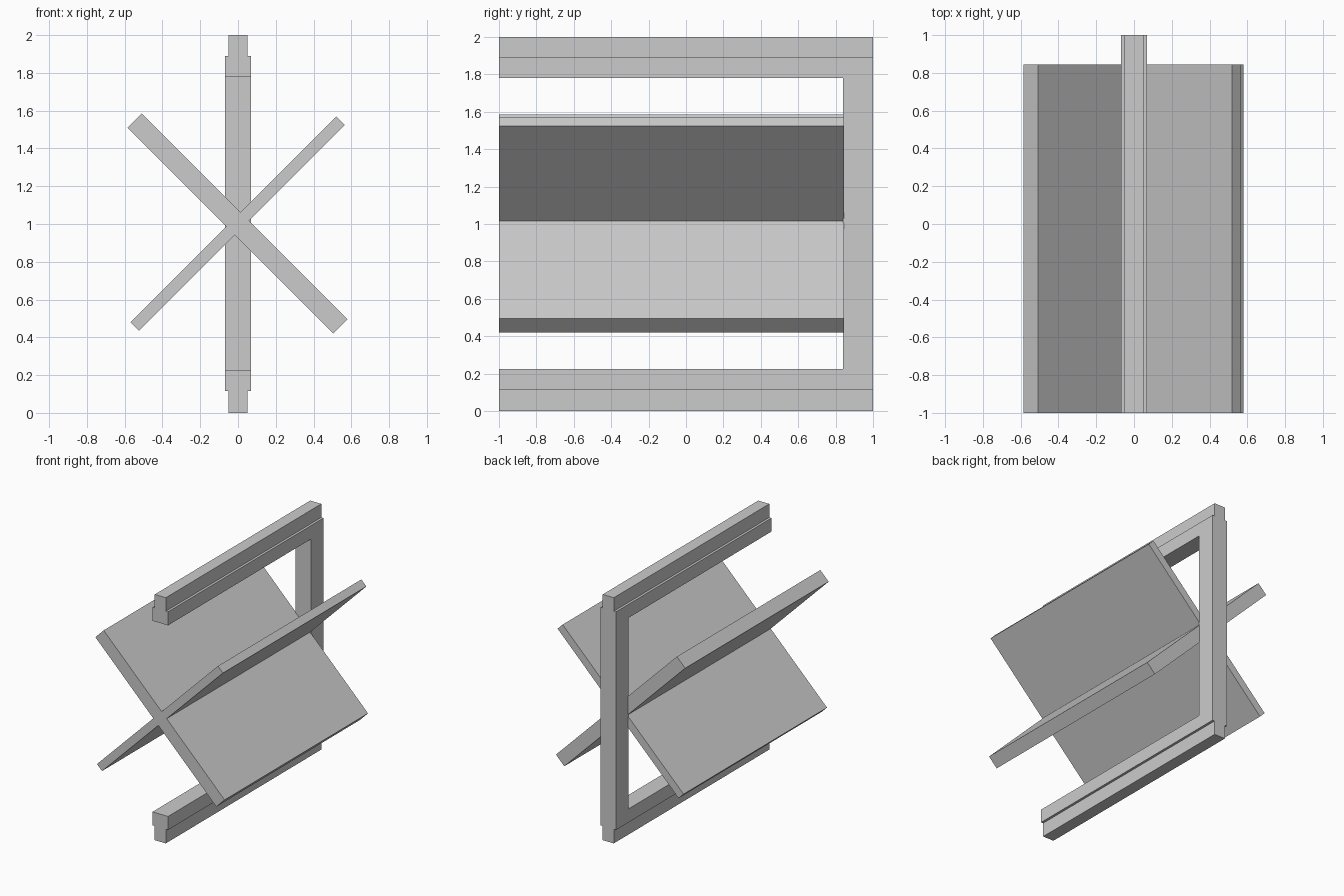
import bpy, bmesh
from mathutils import Matrix
from math import radians

cube = bpy.data.objects.get("Cube")
if cube:
    bpy.data.objects.remove(cube, do_unlink=True)

grey = bpy.data.materials.new("light grey")
grey.use_nodes = True
COLOUR = (0.6, 0.6, 0.6, 1)
grey.diffuse_color = COLOUR
grey.node_tree.nodes["Principled BSDF"].inputs["Base Color"].default_value = COLOUR


def prism(name, outline, y0, y1):
    """Extrude an x-z outline along y."""
    bm = bmesh.new()
    face = bm.faces.new([bm.verts.new((x, y0, z)) for x, z in outline])
    grown = bmesh.ops.extrude_face_region(bm, geom=[face])
    verts = [g for g in grown["geom"] if isinstance(g, bmesh.types.BMVert)]
    bmesh.ops.translate(bm, verts=verts, vec=(0, y1 - y0, 0))
    bmesh.ops.recalc_face_normals(bm, faces=bm.faces)
    mesh = bpy.data.meshes.new(name)
    bm.to_mesh(mesh)
    bm.free()
    mesh.materials.append(grey)
    obj = bpy.data.objects.new(name, mesh)
    bpy.context.collection.objects.link(obj)
    return obj


# Frame: a slab with narrower top and bottom tongues, opened at the front
w, t = 0.07, 0.05
low, high = 0.115, 1.89
right_side = [(t, 0), (t, low), (w, low), (w, high), (t, high), (t, 2)]
left_side = [(-x, z) for x, z in reversed(right_side)]
frame = prism("c_frame", right_side + left_side, -1, 1)

opening = prism("opening_cutter",
                [(-0.2, 0.225), (0.2, 0.225), (0.2, 1.78), (-0.2, 1.78)], -1.2, 0.84)
opening.hide_render = True
cut = frame.modifiers.new("opening", "BOOLEAN")
cut.operation = "DIFFERENCE"
cut.solver = "EXACT"
cut.object = opening
bpy.context.view_layer.objects.active = frame
bpy.ops.object.modifier_apply(modifier=cut.name)
bpy.data.objects.remove(opening, do_unlink=True)

# Crossed panels: one thin and one thick arm pair, turned by 45 degrees
reach, thin, thick = 0.77, 0.032, 0.053
quarter = [(reach, -thin), (reach, thin), (thick, thin),
           (thick, reach), (-thick, reach), (-thick, thin)]
cross = quarter + [(-x, -z) for x, z in quarter]
panels = prism("crossed_panels", cross, -1, 0.845)
panels.data.transform(Matrix.Translation((-0.0025, 0, 1.0025))
                      @ Matrix.Rotation(radians(-45), 4, "Y"))
